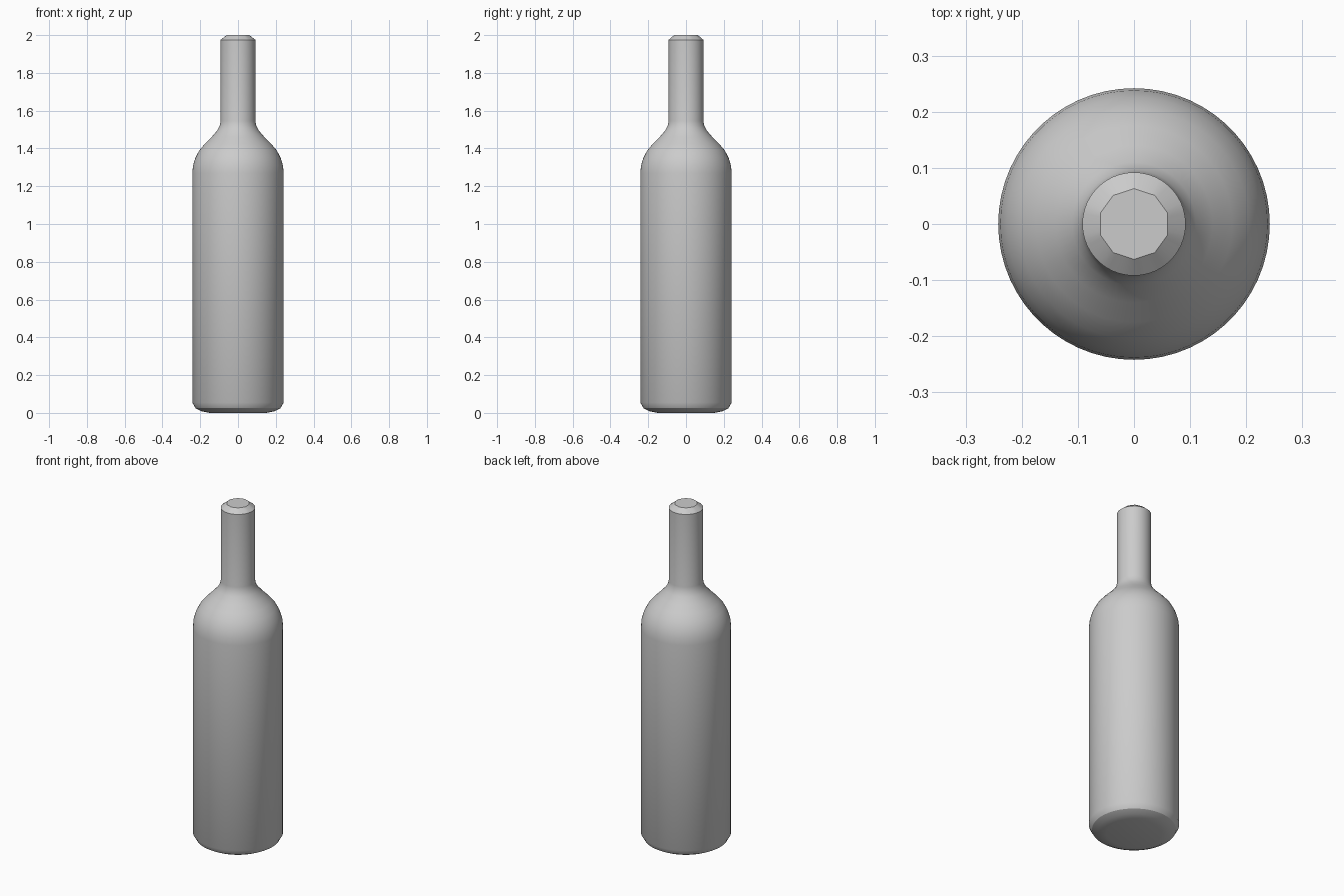
import bpy, bmesh
from math import cos, sin, pi, radians

SEGMENTS = 60
LIP_SIDES = 10

cube = bpy.data.objects.get("Cube")
if cube:
    bpy.data.objects.remove(cube, do_unlink=True)

# Single grey material
grey = bpy.data.materials.new("plain grey")
grey.use_nodes = True
colour = (0.6, 0.6, 0.6, 1)
grey.diffuse_color = colour
grey.node_tree.nodes["Principled BSDF"].inputs["Base Color"].default_value = colour

# Radius and height from the base rim, over the shoulder, up to the mouth
profile = [
    (0.15, 0.0), (0.195, 0.009), (0.225, 0.025), (0.242, 0.055),
    (0.242, 1.27), (0.238, 1.31), (0.226, 1.35), (0.205, 1.39),
    (0.175, 1.425), (0.14, 1.46), (0.11, 1.495), (0.097, 1.52),
    (0.092, 1.545), (0.092, 1.975), (0.063, 2.0),
]


def ring(bm, radius, z, sides=None):
    """A ring of vertices, optionally flattened onto a regular polygon."""
    verts = []
    for i in range(SEGMENTS):
        a = 2 * pi * i / SEGMENTS
        r = radius
        if sides:
            step = 2 * pi / sides
            r *= cos(step / 2) / cos((i % (SEGMENTS // sides)) * 2 * pi / SEGMENTS - step / 2)
        verts.append(bm.verts.new((r * sin(a), r * cos(a), z)))
    return verts


# Bottle body, lathed from the profile, with a faceted mouth
bm = bmesh.new()
rings = [ring(bm, r, z) for r, z in profile[:-1]]
rings.append(ring(bm, *profile[-1], LIP_SIDES))
for low, high in zip(rings, rings[1:]):
    for i in range(SEGMENTS):
        j = (i + 1) % SEGMENTS
        bm.faces.new((low[i], low[j], high[j], high[i]))

# Closed base and top
bm.faces.new(rings[0])
bm.faces.new(rings[-1])
bmesh.ops.recalc_face_normals(bm, faces=bm.faces)

mesh = bpy.data.meshes.new("bottle")
bm.to_mesh(mesh)
bm.free()
mesh.materials.append(grey)
bottle = bpy.data.objects.new("bottle", mesh)
bpy.context.collection.objects.link(bottle)

# Smooth sides with crisp mouth edges
bpy.ops.object.select_all(action="DESELECT")
bottle.select_set(True)
bpy.context.view_layer.objects.active = bottle
bpy.ops.object.shade_smooth_by_angle(angle=radians(32))
